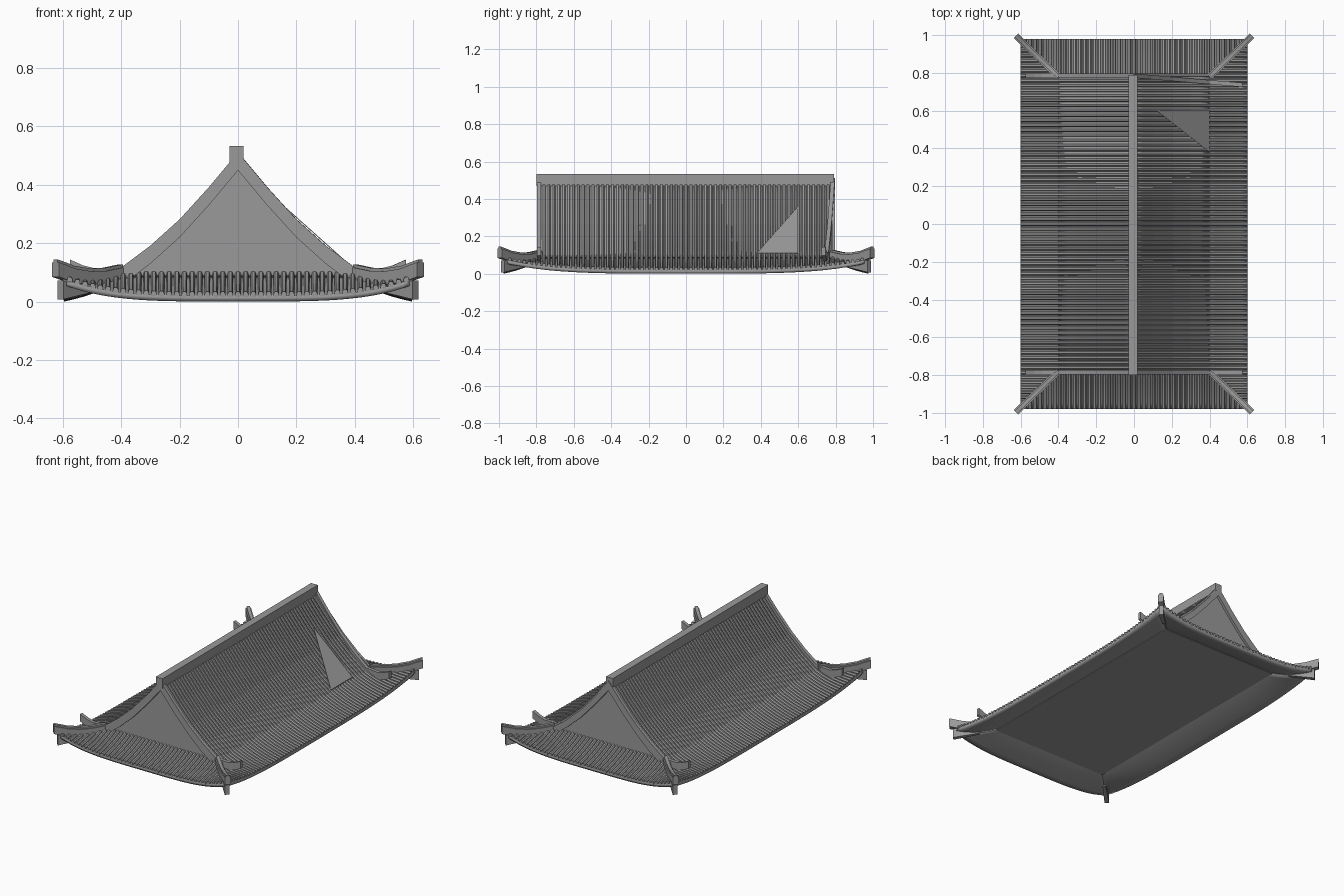
import bpy
import bmesh
from mathutils import Vector

cube = bpy.data.objects.get("Cube")
if cube:
    bpy.data.objects.remove(cube)

grey = bpy.data.materials.new("roof_grey")
grey.use_nodes = True
GREY = (0.32, 0.32, 0.32, 1)
grey.diffuse_color = GREY
grey.node_tree.nodes["Principled BSDF"].inputs["Base Color"].default_value = GREY

IN_X, IN_Y, SKIRT = 0.40, 0.78, 0.20   # foot of the upper roof, skirt depth
PITCH = 0.0262                         # spacing of the tile rows
SLOPE = [(0, .485), (.1, .365), (.2, .255), (.3, .165), (.4, .09)]


def finish(name, bm, solid=0):
    me = bpy.data.meshes.new(name)
    bm.to_mesh(me)
    bm.free()
    me.materials.append(grey)
    ob = bpy.data.objects.new(name, me)
    bpy.context.collection.objects.link(ob)
    if solid:
        mod = ob.modifiers.new("thickness", "SOLIDIFY")
        mod.thickness = solid
        mod.offset = -1
    return ob


def slope_z(x):
    x = min(abs(x), IN_X)
    for (x0, z0), (x1, z1) in zip(SLOPE, SLOPE[1:]):
        if x <= x1:
            return z0 + (z1 - z0) * (x - x0) / (x1 - x0)
    return SLOPE[-1][1]


def skirt_z(s, t):
    """Height of the flared skirt: s runs outward, t runs towards a corner."""
    return .09 - .10 * s + .03 * s * s + .06 * s * s * min(abs(t), 1) ** 4


def skirt_point(side, sign, s, along):
    depth, length = (IN_X, IN_Y) if side else (IN_Y, IN_X)
    out = sign * (depth + SKIRT * s)
    z = skirt_z(s, along / (length + SKIRT * s))
    return Vector((out, along, z) if side else (along, out, z))


def add_loft(bm, rings, closed=True):
    """Join rings of points into a skin, capping the ends when closed."""
    vs = [[bm.verts.new(p) for p in r] for r in rings]
    n = len(vs[0])
    for a, b in zip(vs, vs[1:]):
        for i in range(n if closed else n - 1):
            j = (i + 1) % n
            bm.faces.new((a[i], a[j], b[j], b[i]))
    if closed:
        bm.faces.new(vs[0][::-1])
        bm.faces.new(vs[-1])


def add_sweep(bm, path, section):
    """Sweep a (sideways, up) section along a path, keeping it upright."""
    path = [Vector(p) for p in path]
    run = path[-1] - path[0]
    across = Vector((-run.y, run.x, 0)).normalized()
    add_loft(bm, [[p + across * u + Vector((0, 0, v)) for u, v in section]
                  for p in path])


def box(half, lo, hi):
    return [(-half, lo), (half, lo), (half, hi), (-half, hi)]


def sweeps(name, paths, section):
    bm = bmesh.new()
    for p in paths:
        add_sweep(bm, p, section)
    bmesh.ops.recalc_face_normals(bm, faces=bm.faces)
    return finish(name, bm)


def sheet(name, rings, solid):
    bm = bmesh.new()
    add_loft(bm, rings, closed=False)
    bm.normal_update()
    if sum(f.normal.z for f in bm.faces) < 0:
        bmesh.ops.reverse_faces(bm, faces=bm.faces)
    for f in bm.faces:
        f.smooth = True
    return finish(name, bm, solid)


SIGNS = (-1, 1)
TILE = [(-.0095, -.004), (.0095, -.004), (.0095, .006), (.005, .014),
        (-.005, .014), (-.0095, .006)]
steps = [i / 6 for i in range(7)]

# Upper slopes and their tile rows
for sx, word in zip(SIGNS, ("right", "left")):
    xs = [IN_X * i / 8 for i in range(9)]
    sheet(f"{word}_slope", [[(sx * x, y, slope_z(x)) for y in (-.785, .785)]
                            for x in xs], .012)
    rows = []
    for k in range(-29, 30):
        rows.append([(sx * x, k * PITCH, slope_z(x)) for x in xs])
    sweeps(f"{word}_slope_tiles", rows, TILE)

# Flared skirt on four sides, with tile rows clipped at the hips
for side, sign, word in ((1, -1, "right"), (1, 1, "left"),
                         (0, -1, "front"), (0, 1, "back")):
    length = IN_Y if side else IN_X
    rings = [[skirt_point(side, sign, s, (length + SKIRT * s) * (j / 16 - 1))
              for j in range(33)] for s in steps]
    sheet(f"{word}_skirt", rings, .02)
    rows = []
    count = int((length + SKIRT - .02) / PITCH)
    for k in range(-count, count + 1):
        along = k * PITCH
        start = max(0, (abs(along) - length) / SKIRT)
        rows.append([skirt_point(side, sign, start + (1 - start) * s, along)
                     for s in steps])
    sweeps(f"{word}_skirt_tiles", rows, TILE)

# Ceiling closing the underside
bm = bmesh.new()
add_loft(bm, [[(x * .42, y * .80, z) for x, y in
               ((-1, -1), (1, -1), (1, 1), (-1, 1))] for z in (.055, .065)])
bmesh.ops.recalc_face_normals(bm, faces=bm.faces)
finish("ceiling", bm)

# Main ridge
sweeps("main_ridge", [[(-.005, -.80, 0), (-.005, .79, 0)]], box(.024, .47, .533))

# Gable walls and the curved boards along their edges
bm = bmesh.new()
for sy in SIGNS:
    outline = [(x, slope_z(x)) for x in
               [IN_X * (i / 8 - 1) for i in range(17)]]
    outline += [(IN_X, .06), (-IN_X, .06)]
    add_loft(bm, [[(x, sy * y, z) for x, z in outline] for y in (.765, .78)])
bmesh.ops.recalc_face_normals(bm, faces=bm.faces)
finish("gable_walls", bm)
boards = [[(sx * x, sy * .788, z) for x, z in SLOPE]
          for sx in SIGNS for sy in SIGNS]
sweeps("gable_boards", boards, box(.008, -.035, .015))

# Verge ridges running down to upturned ends; one at the back is skewed
verges = []
for sx in SIGNS:
    for sy in SIGNS:
        skew = .085 if sx > 0 and sy > 0 else 0
        line = SLOPE + [(.49, .087), (.53, .097), (.575, .117)]
        verges.append([(sx * x, sy * .785 - skew * x, z) for x, z in line])
sweeps("verge_ridges", verges, box(.011, -.02, .027))

# Hip ridges with a narrower cap, and corner beams under the eaves
HIP = [(0, .098), (.3, .085), (.55, .084), (.8, .093), (.95, .105), (1.08, .115)]


def diagonals(line):
    return [[(sx * (IN_X + SKIRT * 1.04 * s), sy * (IN_Y + SKIRT * s), z)
             for s, z in line] for sx in SIGNS for sy in SIGNS]


sweeps("hip_ridges", diagonals(HIP), box(.017, -.03, .02))
sweeps("hip_caps", diagonals(HIP), box(.010, .02, .03))

bm = bmesh.new()
for path in diagonals([(.45, .045), (1, .04)]):
    a, b = Vector(path[0]), Vector(path[1])
    across = Vector((a.y - b.y, b.x - a.x, 0)).normalized()
    add_loft(bm, [[p + across * u + Vector((0, 0, v)) for u, v in box(w, -h, h)]
                  for p, w, h in ((a, .010, .010), (b, .014, .032))])
bmesh.ops.recalc_face_normals(bm, faces=bm.faces)
finish("corner_beams", bm)

# Loose flat plate lying on the left slope near the back
bm = bmesh.new()
corners = ((.12, .60, .362), (.40, .60, .112), (.40, .38, .112))
add_loft(bm, [[Vector(c) + Vector((0, 0, d)) for c in corners]
              for d in (-.004, 0)])
bmesh.ops.recalc_face_normals(bm, faces=bm.faces)
finish("slope_plate", bm)
